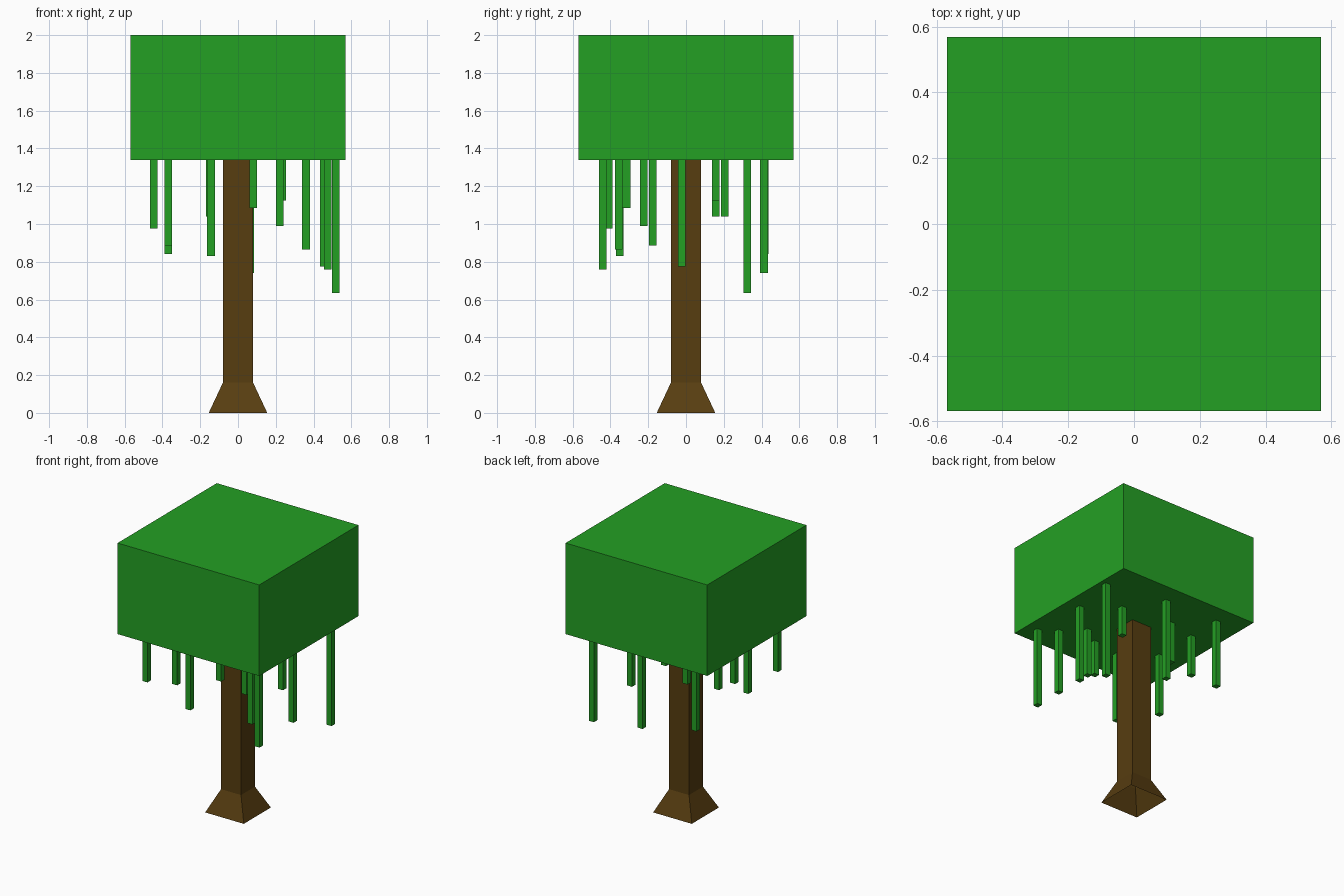
import bpy, bmesh

if "Cube" in bpy.data.objects:
    bpy.data.objects.remove(bpy.data.objects["Cube"])


def material(name, srgb):
    m = bpy.data.materials.new(name)
    lin = [((c / 255 + 0.055) / 1.055) ** 2.4 for c in srgb]
    m.diffuse_color = (*lin, 1)
    m.use_nodes = True
    m.node_tree.nodes["Principled BSDF"].inputs["Base Color"].default_value = m.diffuse_color
    return m


GREEN = material("leaf green", (36, 160, 36))
BROWN = material("bark brown", (87, 61, 16))


def square_stack(name, mat, sections, x=0, y=0, bottom=True):
    """Square column through (half width, z) sections, listed bottom to top."""
    bm = bmesh.new()
    rings = [[bm.verts.new((x + sx * h, y + sy * h, z))
              for sx, sy in ((-1, -1), (1, -1), (1, 1), (-1, 1))]
             for h, z in sections]
    for a, b in zip(rings, rings[1:]):
        for i in range(4):
            j = (i + 1) % 4
            bm.faces.new((a[i], a[j], b[j], b[i]))
    if bottom:
        bm.faces.new(rings[0][::-1])
    bm.faces.new(rings[-1])
    me = bpy.data.meshes.new(name)
    bm.to_mesh(me)
    bm.free()
    me.materials.append(mat)
    ob = bpy.data.objects.new(name, me)
    bpy.context.collection.objects.link(ob)
    return ob


# Trunk with flared, open-bottomed foot
square_stack("trunk", BROWN, [(0.155, 0), (0.08, 0.16), (0.08, 1.34)], bottom=False)

# Leaf block
square_stack("canopy", GREEN, [(0.568, 1.34), (0.568, 2.0)])

# Hanging vines: x, y, lower end
vines = [
    (-0.445, -0.41, 0.975), (-0.37, -0.177, 0.885), (-0.37, 0.417, 0.84),
    (-0.37, 0.157, 1.04), (-0.15, 0.204, 1.04), (-0.143, -0.35, 0.83),
    (0.08, -0.315, 1.085), (0.065, 0.413, 0.74), (0.22, -0.223, 0.99),
    (0.235, 0.157, 1.125), (0.36, -0.357, 0.865), (0.455, -0.023, 0.775),
    (0.475, -0.44, 0.76), (0.517, 0.325, 0.635),
]
for i, (x, y, z) in enumerate(vines, 1):
    square_stack(f"vine_{i}", GREEN, [(0.02, z), (0.02, 1.34)], x, y)
